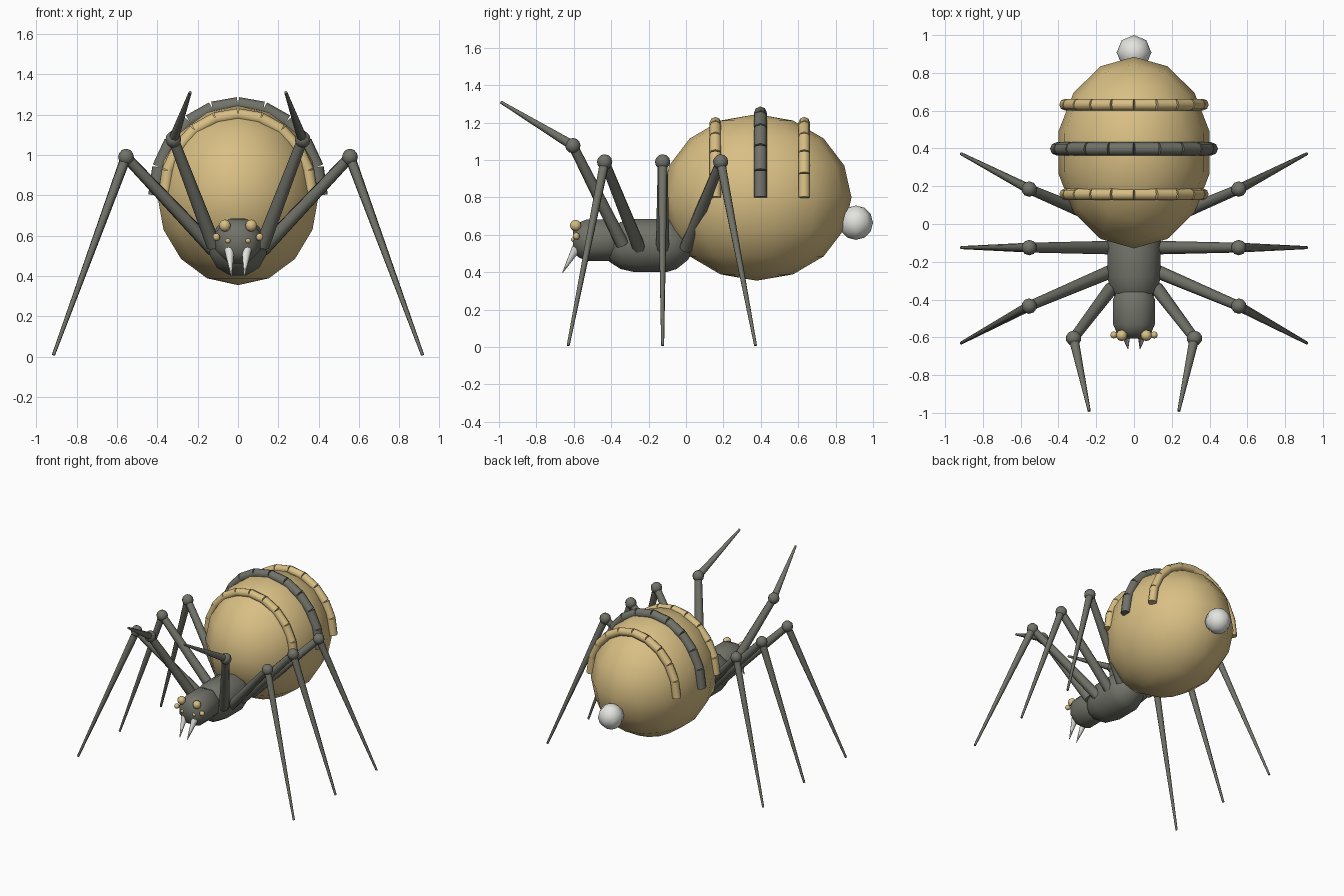
import bpy
import bmesh
from math import sin, cos, pi, radians
from mathutils import Vector, Matrix

if "Cube" in bpy.data.objects:
    bpy.data.objects.remove(bpy.data.objects["Cube"], do_unlink=True)


def material(name, color):
    m = bpy.data.materials.new(name)
    m.use_nodes = True
    m.diffuse_color = (*color, 1)
    m.node_tree.nodes["Principled BSDF"].inputs["Base Color"].default_value = (*color, 1)
    return m


TAN = material("sandy tan", (0.69, 0.52, 0.23))
GREY = material("dark olive grey", (0.165, 0.17, 0.14))
WHITE = material("off white", (0.77, 0.78, 0.74))


def finish(name, bm, mat, angle=50):
    bmesh.ops.recalc_face_normals(bm, faces=bm.faces)
    mesh = bpy.data.meshes.new(name)
    bm.to_mesh(mesh)
    bm.free()
    mesh.materials.append(mat)
    ob = bpy.data.objects.new(name, mesh)
    bpy.context.collection.objects.link(ob)
    bpy.ops.object.select_all(action="DESELECT")
    ob.select_set(True)
    bpy.context.view_layer.objects.active = ob
    bpy.ops.object.shade_smooth_by_angle(angle=radians(angle))
    return ob


def add_ball(bm, center, radii, segments=12, rings=8):
    mat = Matrix.Translation(center) @ Matrix.Diagonal((*radii, 1))
    bmesh.ops.create_uvsphere(bm, u_segments=segments, v_segments=rings, radius=1, matrix=mat)


def add_tube(bm, a, b, r1, r2, sides=8):
    a, b = Vector(a), Vector(b)
    d = b - a
    mat = Matrix.Translation((a + b) / 2) @ d.to_track_quat("Z", "Y").to_matrix().to_4x4()
    bmesh.ops.create_cone(bm, cap_ends=True, segments=sides, radius1=r1, radius2=r2,
                          depth=d.length, matrix=mat)


def lathe(name, profile, z, sides, mat):
    """Body of revolution around a horizontal front-to-back axis."""
    bm = bmesh.new()
    rings = []
    for y, r in profile:
        angles = [2 * pi * (i + 0.5) / sides for i in range(sides)]
        rings.append([bm.verts.new((r * cos(t), y, z + r * sin(t))) for t in angles])
    for p, q in zip(rings, rings[1:]):
        for i in range(sides):
            j = (i + 1) % sides
            bm.faces.new((p[i], p[j], q[j], q[i]))
    bm.faces.new(rings[0])
    bm.faces.new(rings[-1])
    return finish(name, bm, mat)


def ball(name, center, radii, mat, segments=12, rings=8):
    bm = bmesh.new()
    add_ball(bm, center, radii, segments, rings)
    return finish(name, bm, mat)


# Body
ball("abdomen", (0, 0.378, 0.8), (0.41, 0.507, 0.445), TAN, 14, 8)
ball("spinneret", (0, 0.908, 0.665), (0.092, 0.092, 0.092), WHITE, 8, 6)
lathe("thorax", [(-0.44, 0.04), (-0.41, 0.09), (-0.35, 0.13), (-0.28, 0.146), (-0.1, 0.146),
                 (-0.05, 0.13), (0.01, 0.08), (0.04, 0.03)], 0.543, 12, GREY)
lathe("head", [(-0.605, 0.06), (-0.575, 0.1), (-0.53, 0.12), (-0.4, 0.12), (-0.36, 0.1)],
      0.572, 8, GREY)


# Segmented bands arching over the abdomen
def band(name, y, rx, rz, radius, mat, pieces=10):
    bm = bmesh.new()
    pts = [(rx * cos(pi * i / pieces), y, 0.8 + rz * sin(pi * i / pieces))
           for i in range(pieces + 1)]
    for a, b in zip(pts, pts[1:]):
        add_tube(bm, a, b, radius, radius)
    finish(name, bm, mat, 46)


band("front_band", 0.157, 0.365, 0.4, 0.031, TAN)
band("middle_band", 0.398, 0.41, 0.452, 0.035, GREY)
band("rear_band", 0.632, 0.365, 0.4, 0.031, TAN)

# Legs: base, knee and tip for one side
LEGS = {
    "raised_leg": ((0.12, -0.34, 0.55), (0.32, -0.605, 1.077), (0.237, -0.99, 1.31)),
    "front_leg": ((0.12, -0.25, 0.53), (0.555, -0.435, 0.99), (0.915, -0.63, 0.008)),
    "middle_leg": ((0.12, -0.125, 0.53), (0.555, -0.125, 0.99), (0.915, -0.125, 0.008)),
    "rear_leg": ((0.12, 0.0, 0.53), (0.555, 0.185, 0.99), (0.915, 0.372, 0.008)),
}
# Eyes: position and radius for one side
EYES = {
    "large_eye": ((0.065, -0.59, 0.65), 0.03),
    "outer_eye": ((0.107, -0.587, 0.593), 0.019),
    "small_eye": ((0.05, -0.602, 0.575), 0.013),
}

for side, s in (("left", 1), ("right", -1)):
    flip = Vector((s, 1, 1))
    for part, points in LEGS.items():
        base, knee, tip = (Vector(p) * flip for p in points)
        bm = bmesh.new()
        add_tube(bm, base, knee, 0.036, 0.026)
        add_ball(bm, knee, (0.041, 0.041, 0.041), 10, 6)
        add_tube(bm, knee, tip, 0.026, 0.008)
        finish(f"{side}_{part}", bm, GREY)
    for part, (pos, r) in EYES.items():
        ball(f"{side}_{part}", Vector(pos) * flip, (r, r, r), TAN, 10, 6)
    bm = bmesh.new()
    add_tube(bm, Vector((0.043, -0.585, 0.53)) * flip, Vector((0.032, -0.66, 0.398)) * flip,
             0.025, 0.002)
    finish(f"{side}_fang", bm, WHITE)
